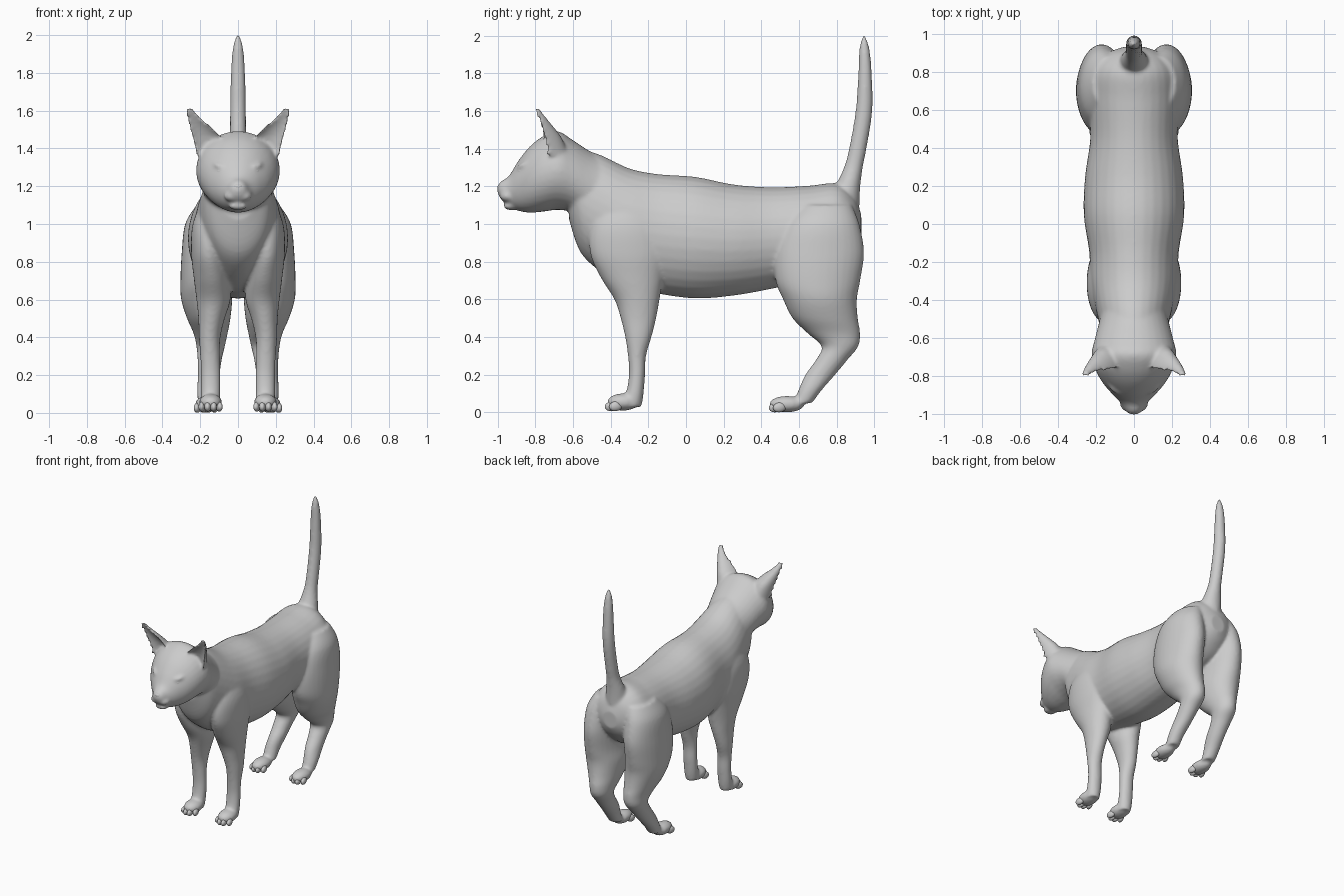
import bpy, bmesh
from math import sin, cos, pi
from mathutils import Vector, Matrix, Euler


def catmull(rows, steps=5):
    """Smoothly interpolate the rows of a section table."""
    pts = [Vector(r) for r in rows]
    out = []
    for i in range(len(pts) - 1):
        a, b, c, d = pts[max(i - 1, 0)], pts[i], pts[i + 1], pts[min(i + 2, len(pts) - 1)]
        for k in range(steps):
            t = k / steps
            out.append(0.5 * (2 * b + (c - a) * t + (2 * a - 5 * b + 4 * c - d) * t * t
                              + (3 * b - a - 3 * c + d) * t ** 3))
    return out + [pts[-1]]


def loft(bm, rows, axis, side=1, cup=False, n=32):
    """Rows are (position on axis, low, high, centre x, half width).
    Axis 'y' gives upright sections, axis 'z' gives level ones."""
    rings = []
    for p, lo, hi, xc, rx in catmull(rows):
        ring = []
        for i in range(n):
            a = 2 * pi * i / n
            x, s = side * (xc + rx * cos(a)), sin(a)
            if cup:                      # hollow at the front
                v = lo + (hi - lo) * (s if s > 0 else -0.4 * s)
            else:
                v = (lo + hi) / 2 + (hi - lo) / 2 * s
            ring.append(bm.verts.new((x, p, v) if axis == 'y' else (x, v, p)))
        rings.append(ring)
    for r, q in zip(rings, rings[1:]):
        for i in range(n):
            j = (i + 1) % n
            bm.faces.new((r[i], r[j], q[j], q[i]))
    bm.faces.new(rings[0])
    bm.faces.new(rings[-1])


def ball(bm, centre, radii, rot=(0, 0, 0)):
    m = Matrix.LocRotScale(Vector(centre), Euler(rot), Vector(radii))
    bmesh.ops.create_uvsphere(bm, u_segments=20, v_segments=12, radius=1, matrix=m)


def finish(bm, name):
    bmesh.ops.recalc_face_normals(bm, faces=bm.faces)
    me = bpy.data.meshes.new(name)
    bm.to_mesh(me)
    bm.free()
    me.shade_smooth()
    ob = bpy.data.objects.new(name, me)
    bpy.context.collection.objects.link(ob)
    return ob


torso = [(-.62, 1.02, 1.42, 0, .12), (-.56, .85, 1.40, 0, .17), (-.45, .745, 1.365, 0, .20),
         (-.3, .66, 1.295, 0, .23), (-.15, .63, 1.265, 0, .235), (.05, .605, 1.25, 0, .264),
         (.25, .62, 1.21, 0, .257), (.45, .655, 1.195, 0, .23), (.65, .70, 1.203, 0, .235),
         (.80, .76, 1.215, 0, .22), (.89, .85, 1.15, 0, .15), (.93, .92, 1.05, 0, .06)]
head = [(-1.0, 1.165, 1.20, 0, .018), (-.985, 1.135, 1.225, 0, .042), (-.94, 1.095, 1.255, 0, .07),
        (-.89, 1.07, 1.335, 0, .118), (-.83, 1.06, 1.41, 0, .168), (-.76, 1.065, 1.465, 0, .205),
        (-.68, 1.075, 1.492, 0, .222), (-.6, 1.06, 1.445, 0, .205), (-.5, 1.0, 1.38, 0, .18),
        (-.4, .95, 1.33, 0, .16)]
tail = [(1.1, .72, .92, 0, .09), (1.2, .79, .925, 0, .07), (1.3, .838, .938, 0, .048),
        (1.4, .865, .958, 0, .043), (1.6, .90, .989, 0, .042), (1.8, .914, .986, 0, .038),
        (1.93, .92, .974, 0, .028), (2.0, .936, .952, 0, .01)]
front_leg = [(1.15, -.42, -.2, .13, .05), (1.0, -.50, -.13, .155, .085), (.85, -.51, -.10, .155, .093),
             (.72, -.455, -.12, .14, .095), (.6, -.38, -.14, .13, .09), (.5, -.347, -.158, .14, .07),
             (.4, -.323, -.183, .15, .057), (.3, -.308, -.212, .148, .052), (.2, -.303, -.217, .145, .052),
             (.1, -.32, -.225, .145, .052), (.03, -.36, -.235, .145, .05)]
hind_leg = [(1.1, .6, .88, .13, .09), (1.0, .52, .92, .16, .12), (.85, .47, .945, .17, .128),
            (.7, .475, .925, .173, .132), (.6, .515, .907, .166, .135), (.5, .565, .912, .155, .115),
            (.42, .645, .924, .145, .09), (.35, .72, .914, .145, .075), (.28, .69, .858, .15, .064),
            (.2, .633, .792, .155, .057), (.12, .597, .722, .165, .052), (.05, .57, .67, .165, .047)]
ear = [(1.36, -.755, -.62, .14, .08), (1.45, -.765, -.655, .163, .077), (1.5, -.775, -.69, .19, .064),
       (1.55, -.79, -.73, .224, .044), (1.59, -.802, -.762, .247, .028), (1.615, -.808, -.778, .255, .015)]

# Body, head and tail
bm = bmesh.new()
loft(bm, torso, 'y')
loft(bm, head, 'y')
loft(bm, tail, 'z')
ball(bm, (0, -.93, 1.095), (.05, .04, .022))               # chin
for s in (1, -1):
    # Legs, ears, paws, whisker pads and brows
    loft(bm, front_leg, 'z', s)
    loft(bm, hind_leg, 'z', s)
    loft(bm, ear, 'z', s, cup=True)
    ball(bm, (s * .145, -.335, .055), (.062, .085, .046))
    ball(bm, (s * .17, .535, .044), (.058, .095, .044))
    ball(bm, (s * .032, -.945, 1.148), (.042, .042, .032))
    ball(bm, (s * .09, -.862, 1.305), (.05, .03, .018), (0, -s * .35, -s * .9 + s * 1.5))
body = finish(bm, "cat_body")
rm = body.modifiers.new("blend", 'REMESH')
rm.mode = 'VOXEL'
rm.voxel_size = .01
rm.use_smooth_shade = True
sm = body.modifiers.new("soften", 'SMOOTH')
sm.factor = .5
sm.iterations = 9

# Toes on all four paws
bm = bmesh.new()
for s in (1, -1):
    for px, py, pz in ((.145, -.395, .033), (.17, .475, .027)):
        for k in (-1.5, -.5, .5, 1.5):
            back = .022 if abs(k) > 1 else 0
            ball(bm, (s * (px + k * .03), py + back, pz), (.018, .036, .026), (.15, 0, s * k * .15))
finish(bm, "toes")

# Eyes
bm = bmesh.new()
for s in (1, -1):
    ball(bm, (s * .09, -.876, 1.277), (.034, .016, .015), (0, -s * .35, s * .6))
finish(bm, "eyes")

# Nose
bm = bmesh.new()
ball(bm, (0, -.982, 1.198), (.028, .018, .017), (.3, 0, 0))
finish(bm, "nose")
